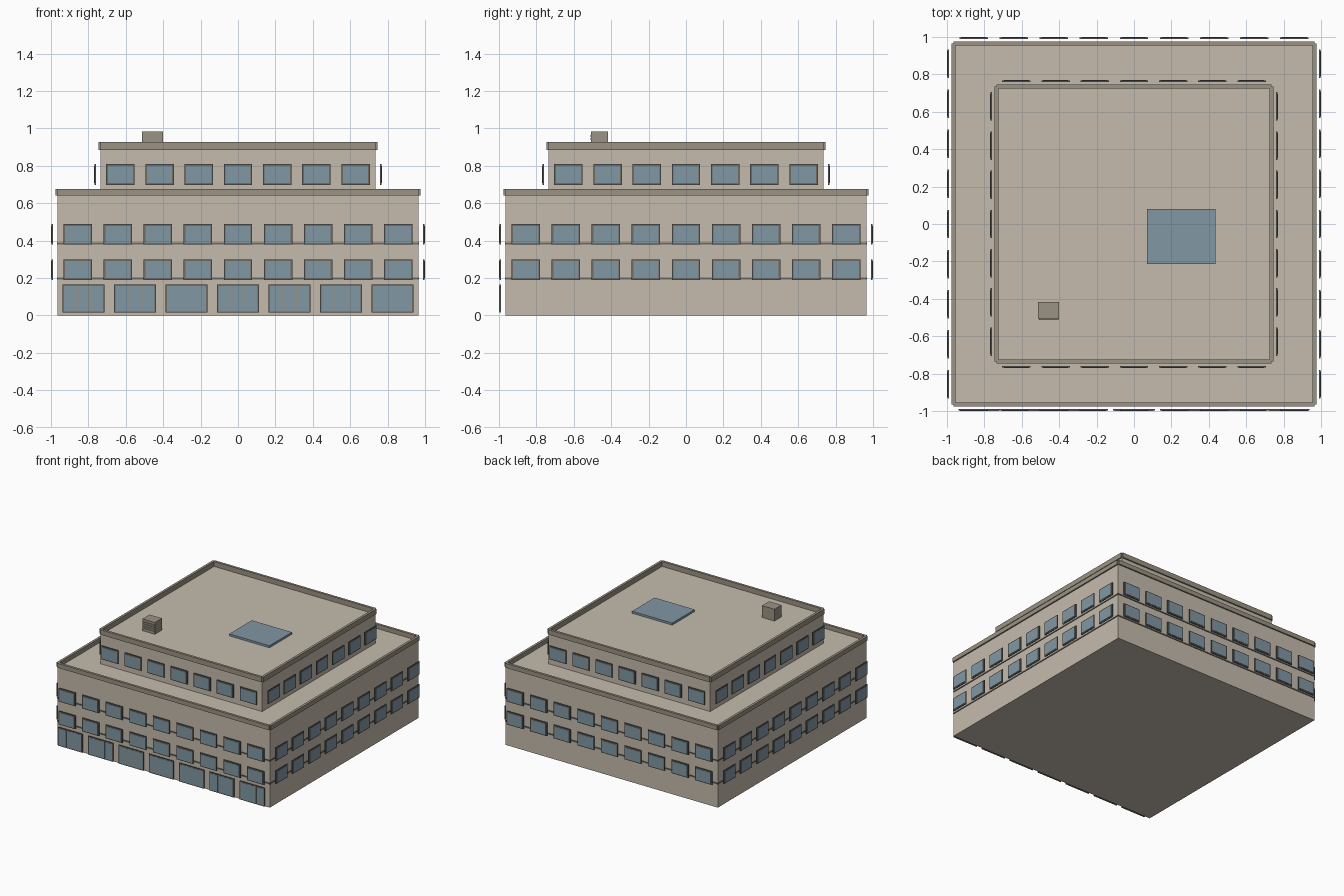
import bpy, bmesh
from mathutils import Matrix, Vector
from math import pi

if "Cube" in bpy.data.objects:
    bpy.data.objects.remove(bpy.data.objects["Cube"])


def material(name, rgb):
    m = bpy.data.materials.new(name)
    m.diffuse_color = (*rgb, 1)
    m.use_nodes = True
    m.node_tree.nodes["Principled BSDF"].inputs["Base Color"].default_value = m.diffuse_color
    return m


STONE = material("stone", (0.56, 0.50, 0.42))
TRIM = material("trim", (0.33, 0.29, 0.23))
FRAME = material("frame", (0.16, 0.15, 0.13))
GLASS = material("glass", (0.22, 0.31, 0.37))


def add_box(bm, lo, hi, side=0):
    """Box between two corners, turned by quarter turns about z."""
    lo, hi = Vector(lo), Vector(hi)
    mat = (Matrix.Rotation(side * pi / 2, 4, 'Z')
           @ Matrix.Translation((lo + hi) / 2)
           @ Matrix.Diagonal((*(hi - lo), 1)))
    bmesh.ops.create_cube(bm, size=1, matrix=mat)


def make(name, mat, boxes):
    bm = bmesh.new()
    for b in boxes:
        add_box(bm, *b)
    me = bpy.data.meshes.new(name)
    bm.to_mesh(me)
    bm.free()
    me.materials.append(mat)
    ob = bpy.data.objects.new(name, me)
    bpy.context.collection.objects.link(ob)
    return ob


def ring(half, z0, z1, inner, outer):
    """Four strips, one along each wall."""
    return [((-half, -half - outer, z0), (half, -half + inner, z1), s) for s in range(4)]


def panels(half, count, z0, z1, width, d0, d1, inset=0, sides=range(4)):
    """Row of evenly spaced panels standing off the wall from d0 to d1."""
    step = 2 * half / count
    w = width / 2 - inset
    out = []
    for s in sides:
        for i in range(count):
            u = -half + (i + 0.5) * step
            out.append(((u - w, -half - d1, z0 + inset),
                        (u + w, -half - d0, z1 - inset), s))
    return out


LOW, UP = 0.964, 0.734          # half widths of the two tiers
LOW_ROOF, UP_ROOF = 0.64, 0.885

# Tiers and parapets
make("lower_tier", STONE, [((-LOW, -LOW, 0), (LOW, LOW, LOW_ROOF))])
make("upper_tier", STONE, [((-UP, -UP, LOW_ROOF), (UP, UP, UP_ROOF))])
make("lower_parapet", TRIM, ring(LOW, LOW_ROOF, 0.676, 0.009, 0.011))
make("upper_parapet", TRIM, ring(UP, UP_ROOF, 0.926, 0.009, 0.011))

# Floor bands
make("floor_bands", FRAME, ring(LOW, 0.192, 0.202, 0.002, 0.005)
     + ring(LOW, 0.380, 0.390, 0.002, 0.005))

# Window rows: tier half width, count, bottom, top
rows = [(LOW, 9, 0.19, 0.30), (LOW, 9, 0.378, 0.488), (UP, 7, 0.698, 0.808)]
frames, glass = [], []
for half, n, z0, z1 in rows:
    frames += panels(half, n, z0, z1, 0.152, 0.026, 0.033)
    glass += panels(half, n, z0, z1, 0.152, 0.030, 0.036, 0.009)
make("window_frames", FRAME, frames)
make("window_glass", GLASS, glass)

# Shop windows on the front only, each split in three by mullions
shop = (LOW, 7, 0.014, 0.166, 0.225)
make("shop_frames", FRAME, panels(*shop, 0.026, 0.033, 0, [0]))
make("shop_glass", GLASS, panels(*shop, 0.030, 0.0345, 0.008, [0]))
mullions = []
for i in range(7):
    for k in (-1, 1):
        u = -LOW + (i + 0.5) * 2 * LOW / 7 + k * 0.0375
        mullions.append(((u - 0.002, -LOW - 0.036, 0.022), (u + 0.002, -LOW - 0.03, 0.158)))
make("shop_mullions", TRIM, mullions)

# Roof items
make("skylight", GLASS, [((0.07, -0.213, UP_ROOF), (0.435, 0.079, 0.902))])
make("roof_vent", TRIM, [((-0.513, -0.508, UP_ROOF), (-0.40, -0.416, 0.982))])
make("vent_louvers", TRIM, [((-0.508, -0.513, z), (-0.405, -0.507, z + 0.006))
                            for z in (0.905, 0.922, 0.939, 0.956)])
